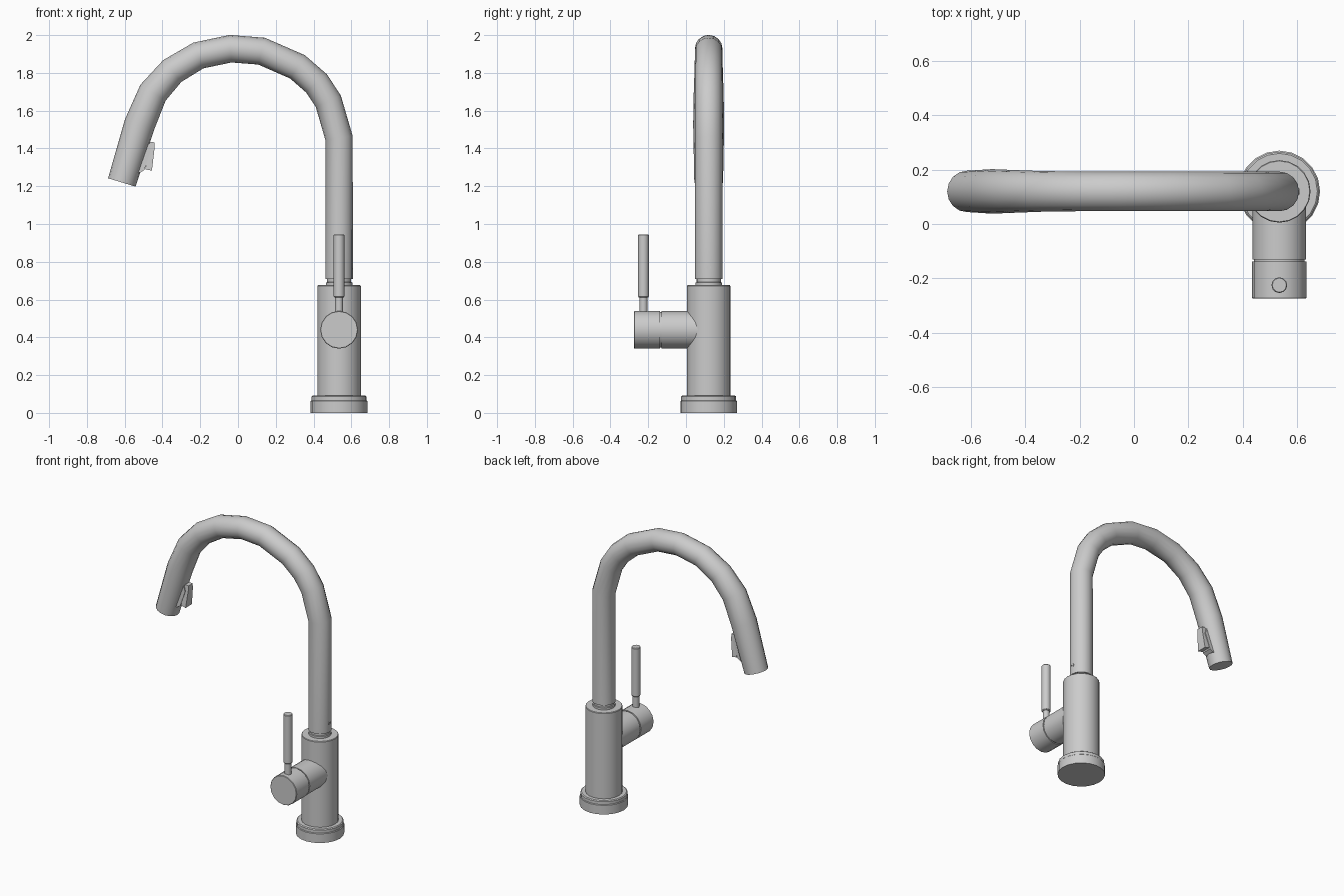
import bpy, bmesh, math
from mathutils import Vector, Matrix

cube = bpy.data.objects.get("Cube")
if cube:
    bpy.data.objects.remove(cube, do_unlink=True)

metal = bpy.data.materials.new("brushed grey metal")
metal.use_nodes = True
GREY = (0.6, 0.6, 0.6, 1)
metal.diffuse_color = GREY
metal.node_tree.nodes["Principled BSDF"].inputs["Base Color"].default_value = GREY

CX, CY = 0.535, 0.12      # axis of the column


def finish(name, bm, angle=35):
    bmesh.ops.recalc_face_normals(bm, faces=bm.faces)
    mesh = bpy.data.meshes.new(name)
    bm.to_mesh(mesh)
    bm.free()
    mesh.materials.append(metal)
    ob = bpy.data.objects.new(name, mesh)
    bpy.context.collection.objects.link(ob)
    bpy.ops.object.select_all(action='DESELECT')
    ob.select_set(True)
    bpy.context.view_layer.objects.active = ob
    bpy.ops.object.shade_smooth_by_angle(angle=math.radians(angle))
    return ob


def skin(name, rings):
    """Join equal rings of points into a closed tube."""
    bm = bmesh.new()
    loops = [[bm.verts.new(p) for p in ring] for ring in rings]
    n = len(loops[0])
    for a, b in zip(loops, loops[1:]):
        for i in range(n):
            j = (i + 1) % n
            bm.faces.new((a[i], a[j], b[j], b[i]))
    bm.faces.new(loops[0][::-1])
    bm.faces.new(loops[-1])
    return finish(name, bm)


def lathe(name, profile, origin, axis=(0, 0, 1), sides=20):
    """Turn (radius, height) pairs around an axis through the origin."""
    rot = Vector((0, 0, 1)).rotation_difference(Vector(axis)).to_matrix().to_4x4()
    m = Matrix.Translation(origin) @ rot
    turn = [math.tau * i / sides for i in range(sides)]
    return skin(name, [[m @ Vector((r * math.cos(t), r * math.sin(t), h)) for t in turn]
                       for r, h in profile])


def prism(name, outline, half_top, half_bottom):
    """Extrude an x-z outline across y, its width changing with height."""
    bm = bmesh.new()
    zs = [z for x, z in outline]
    lo, hi = min(zs), max(zs)
    sides = []
    for s in (-1, 1):
        sides.append([bm.verts.new((x, CY + s * (half_bottom + (half_top - half_bottom)
                      * (z - lo) / (hi - lo)), z)) for x, z in outline])
    a, b = sides
    for i in range(len(a)):
        j = (i + 1) % len(a)
        bm.faces.new((a[i], a[j], b[j], b[i]))
    bm.faces.new(a)
    bm.faces.new(b)
    return finish(name, bm, 20)


# Column: stepped foot, body and the swivel collar
lathe("base_flange", [(0.15, 0), (0.15, 0.062), (0.146, 0.066), (0.146, 0.086),
                      (0.14, 0.091)], (CX, CY, 0))
lathe("body", [(0.115, 0.085), (0.115, 0.672), (0.112, 0.676)], (CX, CY, 0))
lathe("swivel_collar", [(0.07, 0.67), (0.07, 0.69), (0.064, 0.692), (0.064, 0.715)],
      (CX, CY, 0))

# Gooseneck: centre line (x, z) and radius, widening into the spray head
PATH = [(0.535, 0.708, 0.073), (0.535, 1.455, 0.073), (0.478, 1.65, 0.073),
        (0.415, 1.745, 0.073), (0.315, 1.832, 0.073), (0.125, 1.915, 0.073),
        (-0.04, 1.928, 0.073), (-0.21, 1.892, 0.073), (-0.348, 1.81, 0.075),
        (-0.45, 1.695, 0.079), (-0.522, 1.525, 0.082), (-0.615, 1.22, 0.076)]
points = [Vector((x, CY, z)) for x, z, r in PATH]
rings = []
for i, p in enumerate(points):
    steps = [(b - a).normalized() for a, b in zip(points[max(i - 1, 0):i + 2],
                                                  points[max(i - 1, 0) + 1:i + 2])]
    tangent = sum(steps, Vector()).normalized()
    side = Vector((0, 1, 0))
    out = side.cross(tangent)
    r = PATH[i][2]
    rings.append([p + r * (math.cos(t) * out + math.sin(t) * side)
                  for t in (math.tau * k / 16 for k in range(16))])
skin("gooseneck_spout", rings)

# Spray switch under the head: mounting pad and tilted paddle
prism("switch_pad", [(-0.545, 1.27), (-0.518, 1.272), (-0.497, 1.285),
                     (-0.462, 1.39), (-0.475, 1.43), (-0.51, 1.42)], 0.03, 0.035)
prism("switch_paddle", [(-0.478, 1.405), (-0.466, 1.435), (-0.442, 1.432),
                        (-0.442, 1.40), (-0.456, 1.282), (-0.49, 1.29)], 0.022, 0.034)

# Side handle: fixed arm, seam and turning cap, all along -y
FRONT = (0, -1, 0)
HUB = (CX, 0, 0.44)
lathe("handle_arm", [(0.099, -0.08), (0.099, 0.13)], HUB, FRONT, 16)
lathe("handle_seam", [(0.093, 0.12), (0.093, 0.145)], HUB, FRONT, 16)
lathe("handle_cap", [(0.1, 0.138), (0.1, 0.272), (0.097, 0.275)], HUB, FRONT, 16)

# Lever standing on the cap
lathe("lever_stem", [(0.021, 0.50), (0.021, 0.62)], (CX, -0.225, 0), sides=12)
lathe("lever", [(0.025, 0.612), (0.029, 0.617), (0.029, 0.941), (0.026, 0.945)],
      (CX, -0.225, 0), sides=12)

# Small set screw on the outer side of the spout
lathe("set_screw", [(0.012, 0.06), (0.012, 0.074), (0.007, 0.074), (0.007, 0.07)],
      (CX, CY, 0.77), (1, 0, 0), 10)
